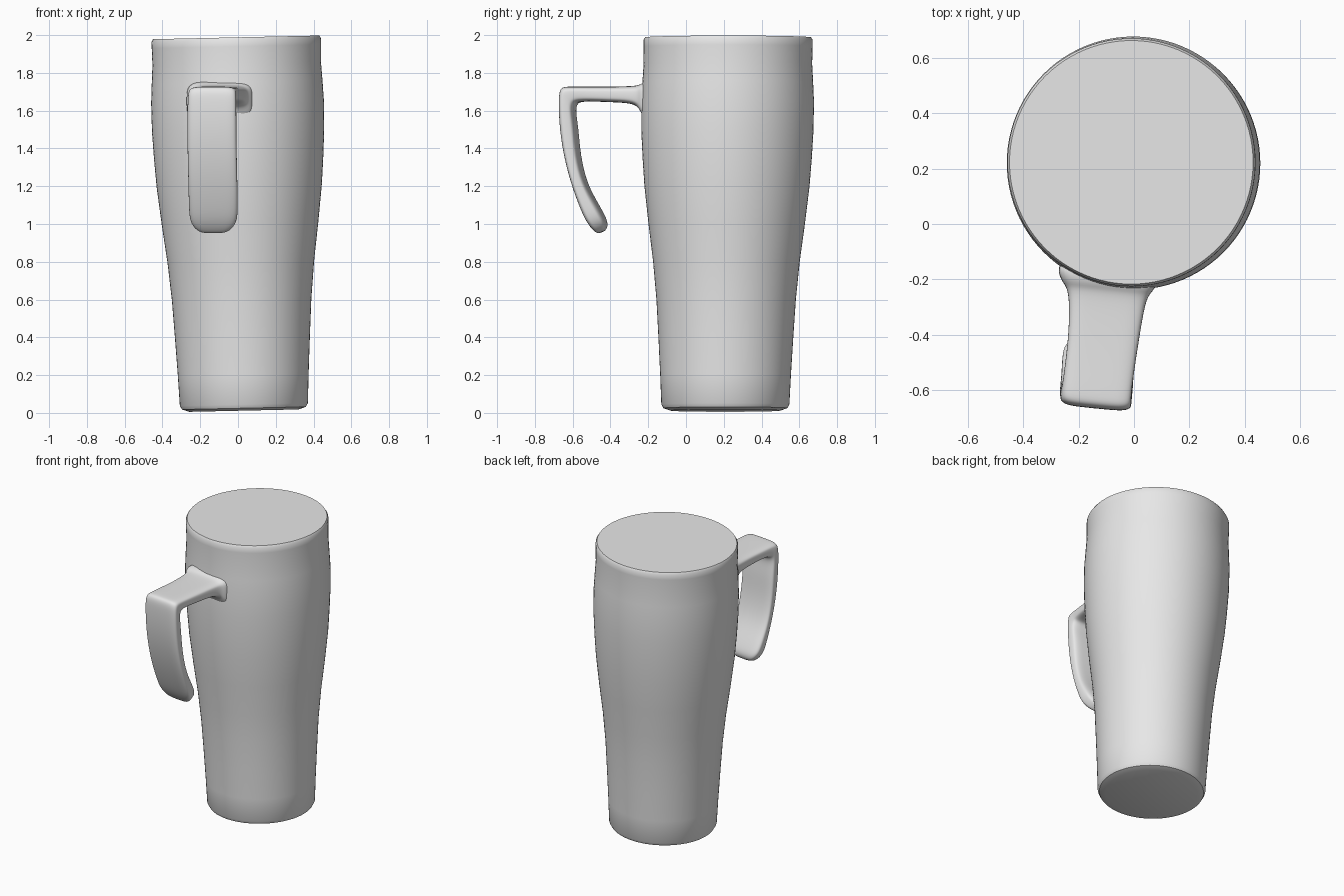
import bpy, bmesh, math
from mathutils import Vector

cube = bpy.data.objects.get("Cube")
if cube:
    bpy.data.objects.remove(cube)

grey = bpy.data.materials.new("plain grey")
grey.use_nodes = True
grey.diffuse_color = (0.8, 0.8, 0.8, 1)
grey.node_tree.nodes["Principled BSDF"].inputs["Base Color"].default_value = (0.8, 0.8, 0.8, 1)


def loft(name, rings, angle):
    """Skin a list of closed rings of points and cap both ends."""
    bm = bmesh.new()
    loops = [[bm.verts.new(p) for p in ring] for ring in rings]
    n = len(loops[0])
    for a, b in zip(loops, loops[1:]):
        for i in range(n):
            j = (i + 1) % n
            bm.faces.new((a[i], a[j], b[j], b[i]))
    bm.faces.new(loops[0][::-1])
    bm.faces.new(loops[-1])
    bmesh.ops.recalc_face_normals(bm, faces=bm.faces)
    mesh = bpy.data.meshes.new(name)
    bm.to_mesh(mesh)
    bm.free()
    mesh.materials.append(grey)
    obj = bpy.data.objects.new(name, mesh)
    bpy.context.collection.objects.link(obj)
    bpy.ops.object.select_all(action="DESELECT")
    obj.select_set(True)
    bpy.context.view_layer.objects.active = obj
    bpy.ops.object.shade_smooth_by_angle(angle=math.radians(angle))
    return obj


# Cup body: height and radius, on a slightly leaning axis with a tilted rim
profile = [(0.012, 0.29), (0.025, 0.328), (0.045, 0.339), (0.2, 0.346), (0.4, 0.357),
           (0.6, 0.369), (0.8, 0.388), (1.0, 0.414), (1.2, 0.437), (1.35, 0.448),
           (1.5, 0.456), (1.65, 0.457), (1.75, 0.452), (1.85, 0.446), (1.94, 0.448),
           (1.975, 0.448), (1.988, 0.44)]


def body_ring(z, r, n=96):
    t = z / 2
    cx, cy = 0.032 - 0.042 * t, 0.208 + 0.015 * t
    ring = []
    for i in range(n):
        a = math.tau * i / n
        x = r * math.cos(a)
        ring.append(Vector((cx + x, cy + r * math.sin(a), z + 0.022 * x)))
    return ring


loft("cup_body", [body_ring(z, r) for z, r in profile], 40)

# Handle: outer (y, z), inner (y, z), centre x, half width
sections = [
    ((-0.13, 1.76), (-0.13, 1.52), -0.095, 0.19),
    ((-0.215, 1.755), (-0.215, 1.55), -0.095, 0.175),
    ((-0.235, 1.738), (-0.235, 1.61), -0.095, 0.153),
    ((-0.27, 1.73), (-0.275, 1.64), -0.097, 0.137),
    ((-0.40, 1.727), (-0.40, 1.645), -0.108, 0.127),
    ((-0.53, 1.727), (-0.52, 1.65), -0.125, 0.125),
    ((-0.62, 1.728), (-0.565, 1.645), -0.134, 0.125),
    ((-0.65, 1.725), (-0.58, 1.635), -0.136, 0.127),
    ((-0.663, 1.705), (-0.588, 1.615), -0.138, 0.128),
    ((-0.668, 1.66), (-0.588, 1.58), -0.138, 0.129),
    ((-0.665, 1.53), (-0.575, 1.5), -0.138, 0.13),
    ((-0.645, 1.38), (-0.565, 1.36), -0.137, 0.13),
    ((-0.605, 1.22), (-0.53, 1.21), -0.133, 0.13),
    ((-0.55, 1.07), (-0.465, 1.10), -0.13, 0.13),
    ((-0.52, 1.01), (-0.435, 1.045), -0.13, 0.126),
    ((-0.495, 0.975), (-0.42, 1.01), -0.13, 0.108),
    ((-0.475, 0.955), (-0.42, 0.98), -0.13, 0.08),
    ((-0.46, 0.95), (-0.435, 0.96), -0.13, 0.05)]


def handle_ring(outer, inner, x, half, n=28):
    ring = []
    for i in range(n):
        a = math.tau * i / n
        c, s = math.cos(a), math.sin(a)
        u = math.copysign(abs(c) ** 0.45, c) * half
        v = 0.5 + 0.5 * math.copysign(abs(s) ** 0.5, s)
        y = inner[0] + (outer[0] - inner[0]) * v - 0.1 * u
        z = inner[1] + (outer[1] - inner[1]) * v
        ring.append(Vector((x + u, y, z)))
    return ring


handle = loft("handle", [handle_ring(*s) for s in sections], 60)
smooth = handle.modifiers.new("soften", "SUBSURF")
smooth.levels = smooth.render_levels = 2
